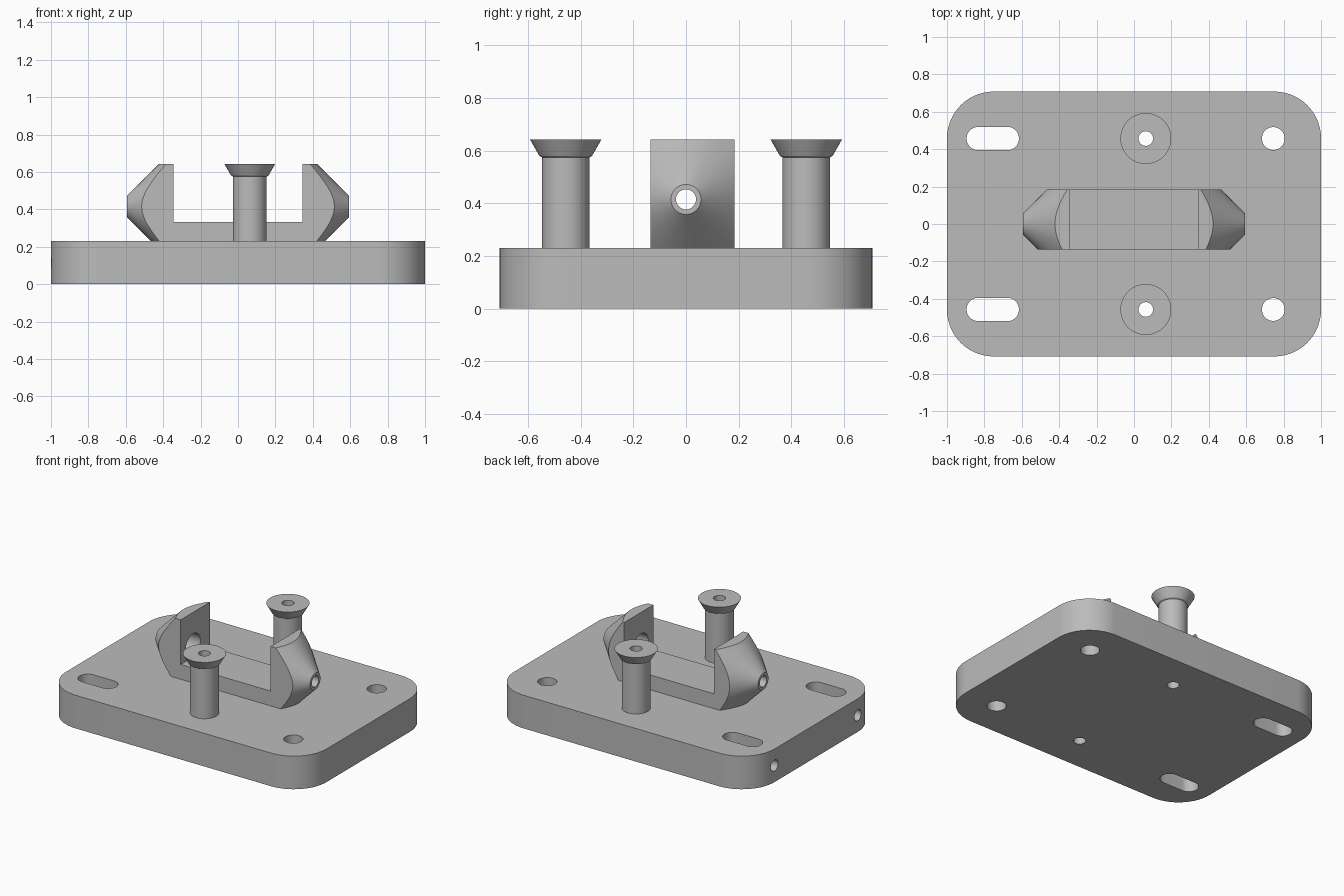
import bpy, bmesh, math
from mathutils import Matrix

if "Cube" in bpy.data.objects:
    bpy.data.objects.remove(bpy.data.objects["Cube"])

grey = bpy.data.materials.new("light_grey")
grey.diffuse_color = (0.5, 0.5, 0.5, 1)
grey.use_nodes = True
grey.node_tree.nodes["Principled BSDF"].inputs["Base Color"].default_value = grey.diffuse_color


def add(name, bm):
    bmesh.ops.recalc_face_normals(bm, faces=bm.faces)
    me = bpy.data.meshes.new(name)
    bm.to_mesh(me)
    bm.free()
    me.materials.append(grey)
    ob = bpy.data.objects.new(name, me)
    bpy.context.collection.objects.link(ob)
    return ob


def prism(name, cx, cy, hx, hy, r, z0, z1, n=14):
    """Rounded rectangle extruded upwards."""
    bm = bmesh.new()
    pts = []
    for k, (sx, sy) in enumerate(((1, 1), (-1, 1), (-1, -1), (1, -1))):
        for i in range(n + 1 if r else 1):
            a = math.pi / 2 * (k + i / n)
            pts.append((cx + sx * (hx - r) + r * math.cos(a) * (r > 0),
                        cy + sy * (hy - r) + r * math.sin(a) * (r > 0), z0))
    f = bm.faces.new([bm.verts.new(p) for p in pts])
    ext = bmesh.ops.extrude_face_region(bm, geom=[f])["geom"]
    bmesh.ops.translate(bm, vec=(0, 0, z1 - z0),
                        verts=[v for v in ext if isinstance(v, bmesh.types.BMVert)])
    bmesh.ops.remove_doubles(bm, verts=bm.verts, dist=1e-5)
    return add(name, bm)


def lathe(name, profile, centre, along_x=False, closed=False, n=48):
    """Turn (radius, height) points round z, or round x."""
    bm = bmesh.new()
    rings = [[bm.verts.new((r * math.cos(2 * math.pi * i / n),
                            r * math.sin(2 * math.pi * i / n), h))
              for i in range(n)] for r, h in profile]
    pairs = list(zip(rings, rings[1:]))
    if closed:
        pairs.append((rings[-1], rings[0]))
    else:
        bm.faces.new(rings[0])
        bm.faces.new(rings[-1])
    for a, b in pairs:
        for i in range(n):
            j = (i + 1) % n
            bm.faces.new((a[i], a[j], b[j], b[i]))
    m = Matrix.Translation(centre)
    if along_x:
        m = m @ Matrix.Rotation(math.pi / 2, 4, 'Y')
    bm.transform(m)
    return add(name, bm)


def boolean(ob, tool, op='DIFFERENCE'):
    mod = ob.modifiers.new("cut", 'BOOLEAN')
    mod.operation, mod.object, mod.solver = op, tool, 'EXACT'
    bpy.context.view_layer.objects.active = ob
    bpy.ops.object.modifier_apply(modifier=mod.name)
    bpy.data.objects.remove(tool)


# base plate with slots, round holes, post bores and side holes
plate = prism("base_plate", 0, 0, 1, 0.708, 0.25, 0, 0.23)
PX, PY = 0.063, 0.457
for y in (-PY, PY):
    boolean(plate, prism("slot_cutter", -0.755, y, 0.14, 0.0625, 0.0625, -0.1, 0.4))
    boolean(plate, lathe("hole_cutter", [(0.061, -0.1), (0.061, 0.4)], (0.745, y, 0)))
    boolean(plate, lathe("bore_cutter", [(0.039, -0.1), (0.039, 0.4)], (PX, y, 0)))
    boolean(plate, lathe("side_cutter", [(0.038, -1.1), (0.038, -0.78)],
                         (0, y, 0.115), along_x=True, n=24))

# hollow posts with flared heads
posts = []
for name, y in (("front_post", -PY), ("back_post", PY)):
    posts.append(lathe(name, [(0.039, 0.23), (0.09, 0.23), (0.09, 0.575), (0.1, 0.58),
                              (0.136, 0.643), (0.039, 0.643)], (PX, y, 0), closed=True))

# U-shaped bracket: a double cone trimmed to a block, then hollowed
axis = (0, 0, 0.415)
bracket = prism("u_bracket", 0, 0.025, 0.7, 0.16, 0, 0.23, 0.643)
boolean(bracket, lathe("cone_trim", [(0.057, -0.593), (0.33, -0.32), (0.33, 0.32),
                                     (0.057, 0.593)], axis, along_x=True, n=64), 'INTERSECT')
boolean(bracket, prism("gap_cutter", 0, 0.025, 0.345, 0.4, 0, 0.333, 0.9))
for s in (-1, 1):
    # screw hole and wider inner pocket in each arm
    boolean(bracket, lathe("screw_cutter", [(0.038, s * 0.3), (0.038, s * 0.7)], axis, along_x=True))
    boolean(bracket, lathe("pocket_cutter", [(0.08, s * 0.3), (0.08, s * 0.45)], axis, along_x=True))

# smooth round surfaces, keep edges sharp
for ob in [plate, bracket] + posts:
    bpy.ops.object.select_all(action='DESELECT')
    ob.select_set(True)
    bpy.context.view_layer.objects.active = ob
    bpy.ops.object.shade_smooth_by_angle(angle=math.radians(25))
